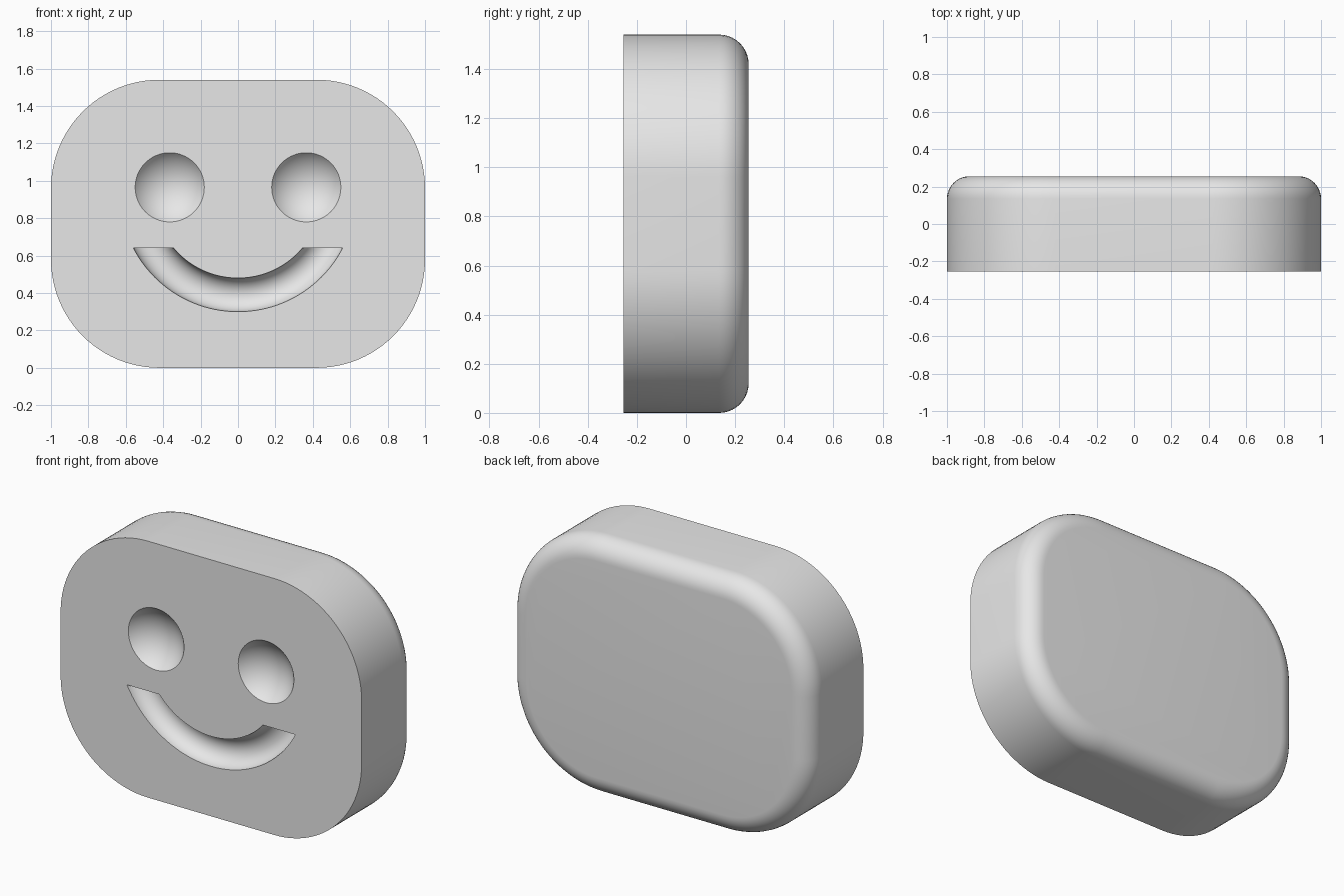
import bpy
import bmesh
from math import sin, cos, pi, radians, sqrt

cube = bpy.data.objects.get("Cube")
if cube:
    bpy.data.objects.remove(cube, do_unlink=True)

WIDTH, HEIGHT, DEPTH = 2.0, 1.54, 0.51
CORNER, FILLET = 0.58, 0.12
FRONT = -DEPTH / 2

grey = bpy.data.materials.new("light grey")
grey.diffuse_color = (0.8, 0.8, 0.8, 1)
grey.use_nodes = True
shader = next(n for n in grey.node_tree.nodes if n.type == "BSDF_PRINCIPLED")
shader.inputs["Base Color"].default_value = (0.8, 0.8, 0.8, 1)


def outline(inset, steps=24):
    """Rounded rectangle in x and z, shrunk by inset."""
    cx, cz, r = WIDTH / 2 - CORNER, HEIGHT / 2 - CORNER, CORNER - inset
    points = []
    for q, (sx, sz) in enumerate([(1, 1), (-1, 1), (-1, -1), (1, -1)]):
        for i in range(steps + 1):
            a = (q + i / steps) * pi / 2
            points.append((sx * cx + r * cos(a), HEIGHT / 2 + sz * cz + r * sin(a)))
    return points


# Block: flat front, rounded corners, filleted back edge
bm = bmesh.new()
layers = [(FRONT, 0)]
for i in range(11):
    a = i / 10 * pi / 2
    layers.append((-FRONT - FILLET + FILLET * sin(a), FILLET * (1 - cos(a))))
rings = [[bm.verts.new((x, y, z)) for x, z in outline(inset)] for y, inset in layers]
for low, high in zip(rings, rings[1:]):
    for i in range(len(low)):
        j = (i + 1) % len(low)
        bm.faces.new((low[i], low[j], high[j], high[i]))
bm.faces.new(rings[0])
bm.faces.new(rings[-1])
bmesh.ops.recalc_face_normals(bm, faces=bm.faces)
mesh = bpy.data.meshes.new("face_block")
bm.to_mesh(mesh)
bm.free()
mesh.materials.append(grey)
block = bpy.data.objects.new("face_block", mesh)
bpy.context.collection.objects.link(block)


def finish_cutter(name):
    cutter = bpy.context.object
    cutter.name = name
    cutter.hide_render = True
    cutter.data.materials.append(grey)
    bpy.ops.object.transform_apply(location=True, rotation=True, scale=True)
    return cutter


# Eye cutters: shallow spherical bowls
cutters = []
EYE, BALL = 0.185, 0.235
for side, x in (("left", 0.365), ("right", -0.365)):
    bpy.ops.mesh.primitive_uv_sphere_add(
        segments=64, ring_count=48, radius=BALL, rotation=(pi / 2, 0, 0),
        location=(x, FRONT - sqrt(BALL ** 2 - EYE ** 2), 0.965))
    cutters.append(finish_cutter(side + "_eye_cutter"))

# Mouth cutter: ring trimmed flat along the top of the smile
bpy.ops.mesh.primitive_torus_add(
    major_segments=128, minor_segments=40, major_radius=0.54, minor_radius=0.09,
    rotation=(pi / 2, 0, 0), location=(0, FRONT - 0.001, 0.93))
mouth = finish_cutter("mouth_cutter")
bm = bmesh.new()
bm.from_mesh(mouth.data)
bmesh.ops.bisect_plane(bm, geom=bm.verts[:] + bm.edges[:] + bm.faces[:],
                       plane_co=(0, 0, 0.64), plane_no=(0, 0, 1), clear_outer=True)
bmesh.ops.holes_fill(bm, edges=[e for e in bm.edges if e.is_boundary])
bmesh.ops.recalc_face_normals(bm, faces=bm.faces)
bm.to_mesh(mouth.data)
bm.free()
cutters.append(mouth)

# Carve the features and shade
bpy.ops.object.select_all(action="DESELECT")
block.select_set(True)
bpy.context.view_layer.objects.active = block
for cutter in cutters:
    carve = block.modifiers.new(cutter.name, "BOOLEAN")
    carve.operation, carve.solver, carve.object = "DIFFERENCE", "EXACT", cutter
    bpy.ops.object.modifier_apply(modifier=carve.name)
for cutter in cutters:
    bpy.data.objects.remove(cutter, do_unlink=True)
bpy.ops.object.shade_smooth_by_angle(angle=radians(30))
